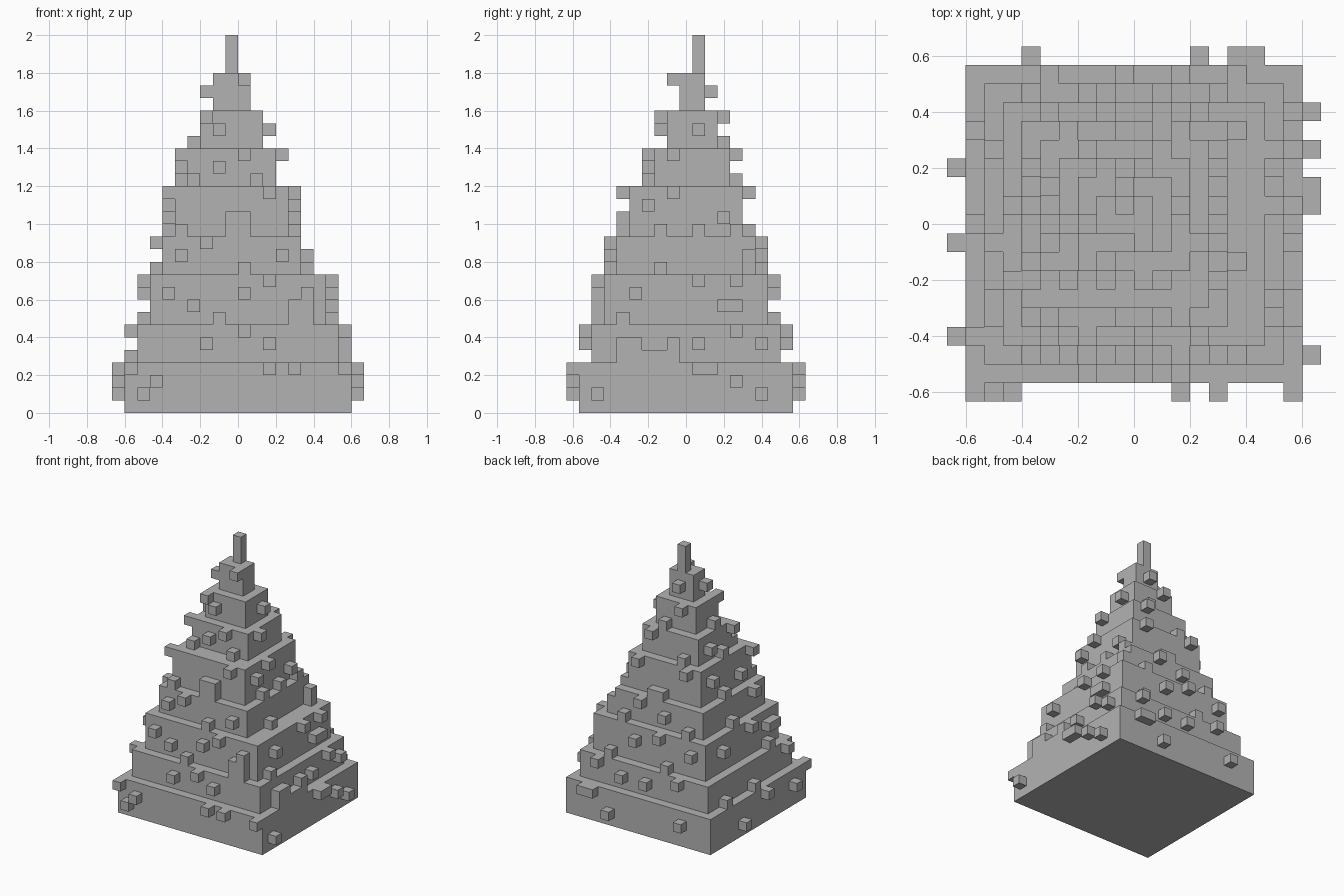
import bpy
import bmesh
from mathutils import Matrix, Vector

default_cube = bpy.data.objects.get("Cube")
if default_cube:
    bpy.data.objects.remove(default_cube, do_unlink=True)

# Everything sits on a grid of cubic cells
CELL = 2 / 30
CENTRE = Vector((10, 9.5, 0))

stone = bpy.data.materials.new("grey stone")
stone.use_nodes = True
GREY = (0.45, 0.45, 0.45, 1)
stone.diffuse_color = GREY
stone.node_tree.nodes["Principled BSDF"].inputs["Base Color"].default_value = GREY


def add_box(bm, low, high):
    """Add a box spanning two grid corners."""
    low, high = Vector(low), Vector(high)
    size = (high - low) * CELL
    middle = ((low + high) / 2 - CENTRE) * CELL
    bmesh.ops.create_cube(
        bm, size=1, matrix=Matrix.Translation(middle) @ Matrix.Diagonal(size).to_4x4())


def finish(bm, name):
    """Turn the boxes into a flat shaded object."""
    mesh = bpy.data.meshes.new(name)
    bm.to_mesh(mesh)
    bm.free()
    mesh.materials.append(stone)
    bpy.context.collection.objects.link(bpy.data.objects.new(name, mesh))


# Stepped tiers: x range, y range, z range in cells
tiers = [
    ((1, 19), (1, 18), (0, 4)),
    ((2, 18), (2, 17), (4, 7)),
    ((3, 17), (3, 16), (7, 11)),
    ((4, 15), (4, 15), (11, 14)),
    ((5, 14), (5, 14), (14, 18)),
    ((6, 13), (7, 13), (18, 21)),
    ((7, 12), (8, 12), (21, 24)),
    ((8, 11), (9, 11), (24, 27)),
    ((9, 10), (10, 11), (27, 30)),
]
for number, spans in enumerate(tiers, start=1):
    bm = bmesh.new()
    add_box(bm, *zip(*spans))
    finish(bm, "spire" if number == len(tiers) else f"tier_{number}")


def add_studs(name, axis, outward, studs):
    """Stick cubes on one side of the tiers; each stud is (column, level)."""
    bm = bmesh.new()
    for column, level in studs:
        tier = next(t for t in tiers if t[2][0] <= level < t[2][1])
        low = [column, column, level]
        low[axis] = tier[axis][1] if outward > 0 else tier[axis][0] - 1
        add_box(bm, low, [c + 1 for c in low])
    finish(bm, name)


# Protruding studs, listed tier by tier
add_studs("front_studs", 1, -1, [
    (1, 3), (2, 1), (3, 2), (12, 3), (14, 3), (18, 3),
    (7, 5), (12, 5), (10, 6),
    (4, 9), (6, 8), (8, 7), (10, 9), (12, 10),
    (14, 7), (14, 8), (15, 7), (15, 8), (15, 9),
    (10, 11), (13, 12), (5, 12), (7, 13),
    (5, 14), (9, 14), (9, 15), (10, 14), (10, 15), (12, 17),
    (6, 18), (8, 19), (11, 18), (10, 20),
    (8, 22), (7, 23), (10, 26),
])
add_studs("left_studs", 0, 1, [
    (2, 1), (10, 3), (11, 3), (13, 2), (15, 1),
    (4, 4), (4, 5), (5, 4), (5, 5), (6, 4), (7, 4), (8, 4),
    (8, 5), (10, 5), (15, 5), (13, 6),
    (4, 7), (5, 9), (12, 8), (13, 8), (10, 10), (13, 10),
    (7, 11), (14, 11), (14, 12),
    (7, 14), (10, 14), (13, 14), (12, 15), (6, 16), (8, 17),
    (8, 20), (10, 22),
])
add_studs("right_studs", 0, -1, [
    (3, 2), (8, 3), (12, 1),
    (3, 6), (9, 4), (14, 4),
    (4, 9), (5, 9), (5, 7), (8, 10), (13, 9),
    (6, 13), (10, 11),
    (5, 17), (7, 15), (10, 14), (12, 16),
    (7, 20), (9, 18), (11, 19),
    (9, 21), (9, 25),
])
add_studs("back_studs", 1, 1, [
    (4, 2), (13, 1), (15, 3), (16, 3),
    (5, 6), (9, 5), (12, 5), (15, 6),
    (4, 9), (7, 7), (8, 10), (11, 9), (14, 7),
    (5, 11), (8, 12), (11, 13), (13, 11),
    (6, 17), (9, 14), (10, 14), (12, 17),
    (7, 18), (11, 20),
    (8, 23), (10, 21), (9, 25),
])
